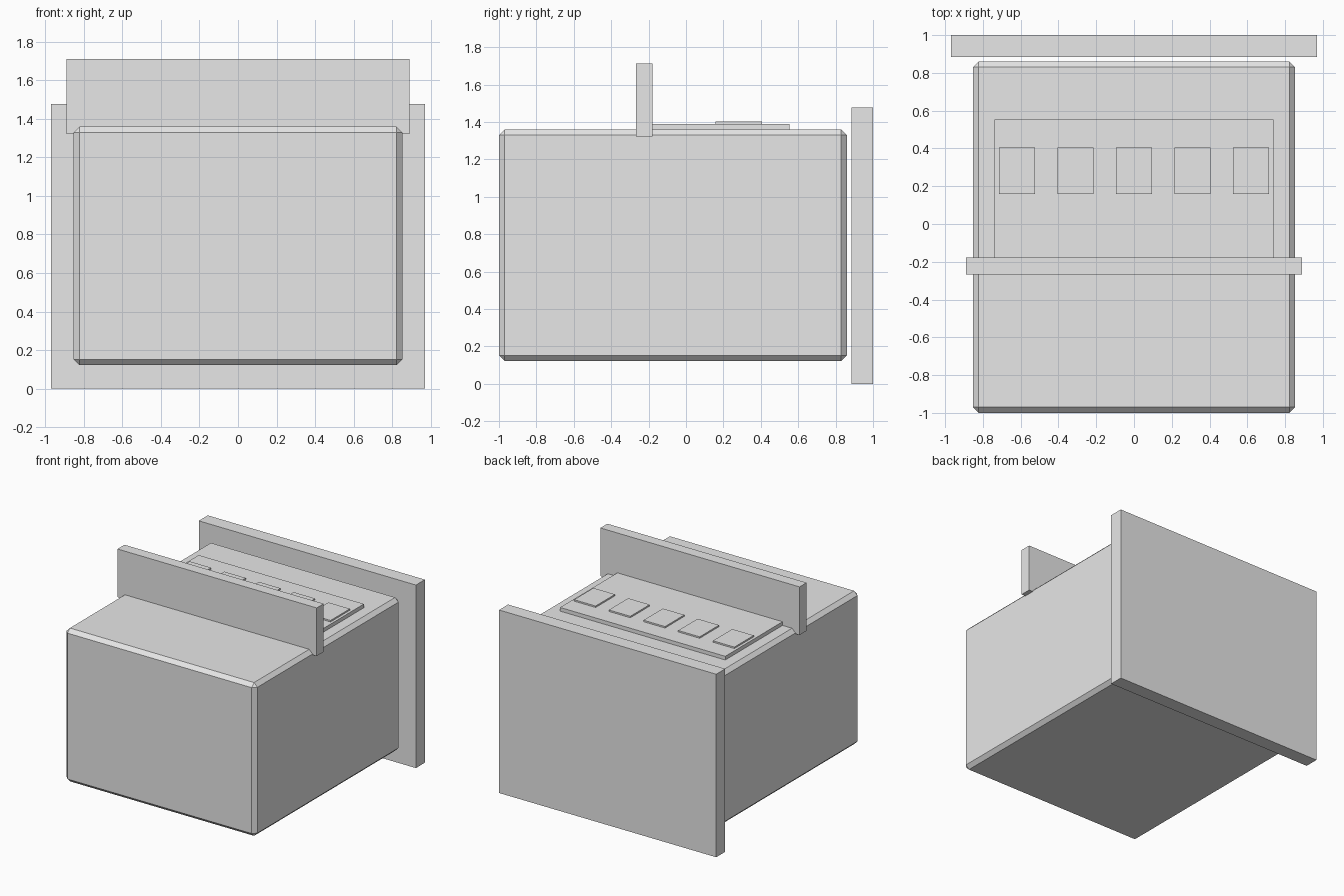
import bpy

cube = bpy.data.objects.get("Cube")
if cube:
    bpy.data.objects.remove(cube, do_unlink=True)

# Single light grey finish
grey = bpy.data.materials.new("light_grey")
grey.use_nodes = True
colour = (0.8, 0.8, 0.8, 1)
grey.diffuse_color = colour
grey.node_tree.nodes["Principled BSDF"].inputs["Base Color"].default_value = colour


def box(name, x, y, z, chamfer=0):
    """Box spanning the (low, high) range given for each axis."""
    spans = (x, y, z)
    bpy.ops.mesh.primitive_cube_add(size=1, location=[(a + b) / 2 for a, b in spans])
    obj = bpy.context.object
    obj.name = name
    obj.scale = [b - a for a, b in spans]
    bpy.ops.object.transform_apply(location=False, rotation=False, scale=True)
    obj.data.materials.append(grey)
    if chamfer:
        bevel = obj.modifiers.new("chamfer", 'BEVEL')
        bevel.width = chamfer
        bevel.segments = 1
    return obj


# Main housing with chamfered edges, and the separate plate behind it
box("body", (-0.853, 0.853), (-1, 0.86), (0.122, 1.36), chamfer=0.03)
box("back_plate", (-0.97, 0.97), (0.885, 1), (0, 1.478))

# Upright panel across the top
box("upright_panel", (-0.89, 0.89), (-0.267, -0.178), (1.323, 1.712))

# Control deck with a row of buttons
box("control_deck", (-0.738, 0.738), (-0.19, 0.553), (1.345, 1.39))
for i in range(5):
    cx = (i - 2) * 0.31
    box(f"button_{i + 1}", (cx - 0.096, cx + 0.096), (0.158, 0.405), (1.38, 1.402))
